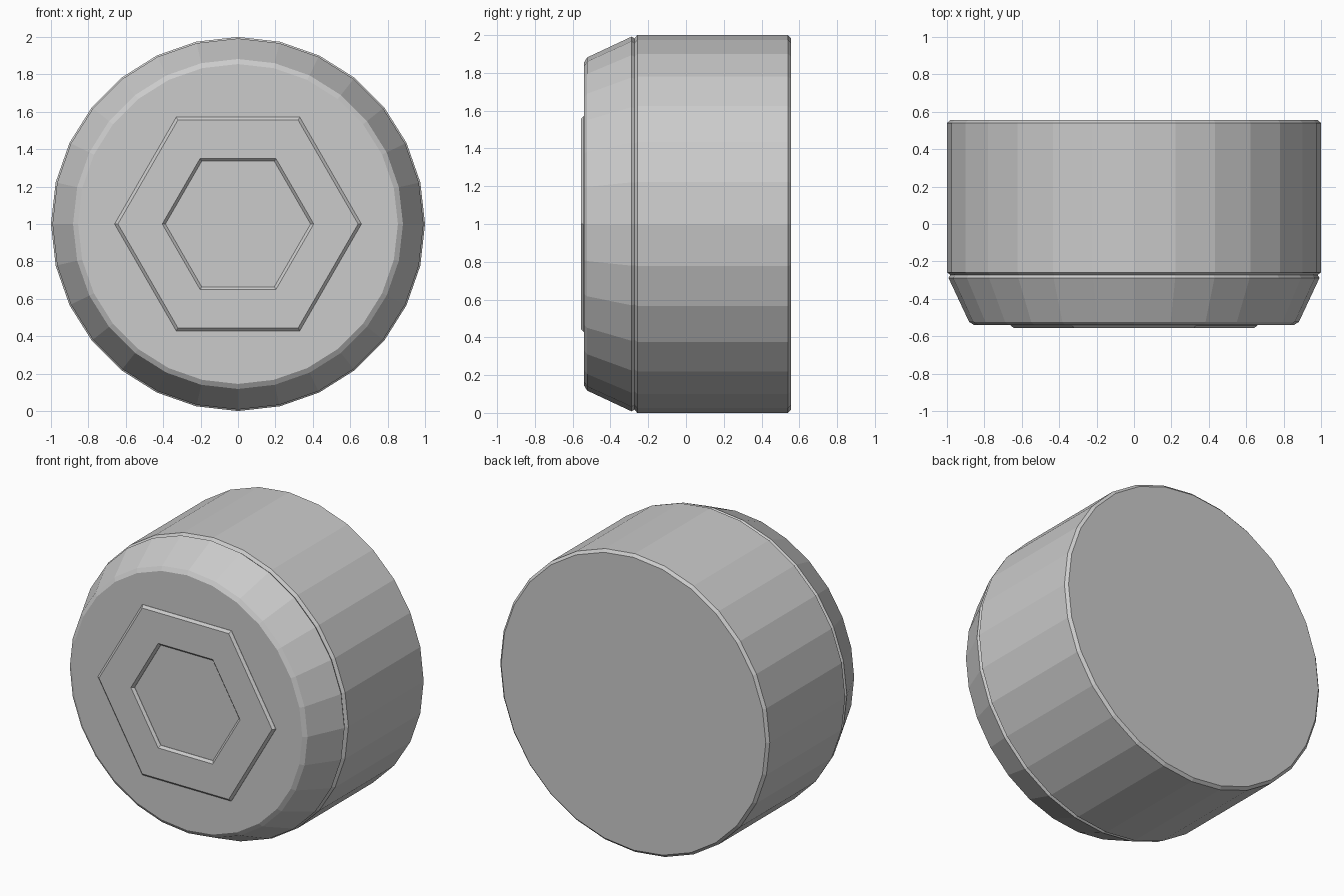
import bpy, bmesh
from math import sin, cos, pi

if "Cube" in bpy.data.objects:
    bpy.data.objects.remove(bpy.data.objects["Cube"])


def lathe(name, profile, sides, closed):
    """Sweep (radius, y) points round the y axis at height z = 1."""
    bm = bmesh.new()
    rings = [[bm.verts.new((r * cos(2 * pi * i / sides), y, 1 + r * sin(2 * pi * i / sides)))
              for i in range(sides)] for r, y in profile]
    pairs = list(zip(rings, rings[1:]))
    if closed:
        pairs.append((rings[-1], rings[0]))
    else:
        bm.faces.new(rings[0])
        bm.faces.new(rings[-1])
    for a, b in pairs:
        for i in range(sides):
            j = (i + 1) % sides
            bm.faces.new((a[i], a[j], b[j], b[i]))
    bmesh.ops.recalc_face_normals(bm, faces=bm.faces)
    mesh = bpy.data.meshes.new(name)
    bm.to_mesh(mesh)
    bm.free()
    obj = bpy.data.objects.new(name, mesh)
    bpy.context.collection.objects.link(obj)
    return obj


# Round body: chamfered back, shallow groove, tapered front rim
lathe("cap_body", [(0.982, 0.557), (1.0, 0.54), (1.0, -0.258), (0.982, -0.273),
                   (0.992, -0.288), (0.882, -0.523), (0.855, -0.54)], 28, False)

# Raised hexagonal ring with a hexagonal recess, seated in the front face
lathe("hex_ring", [(0.66, -0.53), (0.66, -0.542), (0.642, -0.557),
                   (0.405, -0.557), (0.388, -0.542), (0.388, -0.53)], 6, True)
